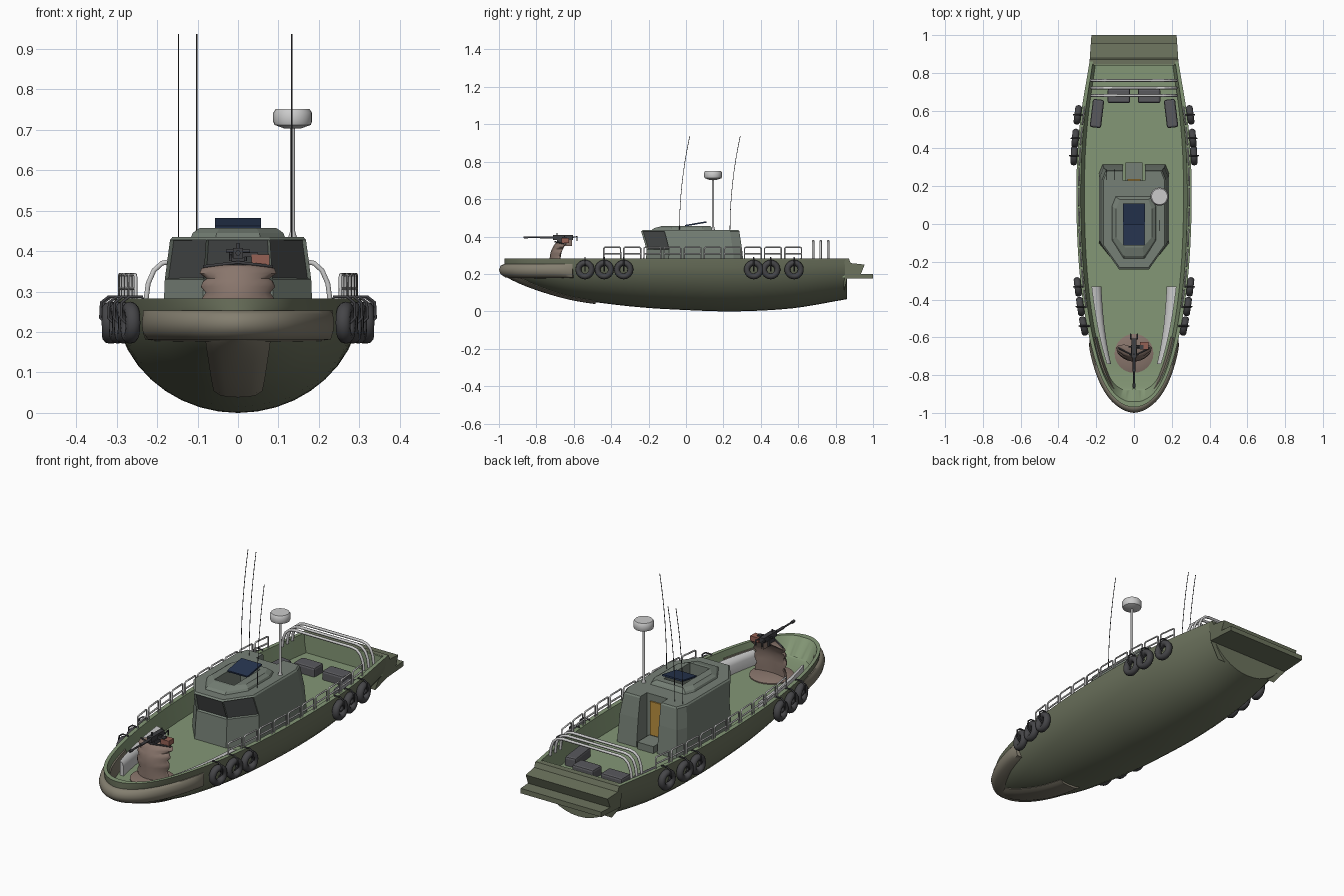
import bpy, bmesh, math
from mathutils import Vector, Matrix

if "Cube" in bpy.data.objects:
    bpy.data.objects.remove(bpy.data.objects["Cube"])

def mat(name, r, g, b):
    m = bpy.data.materials.new(name)
    m.diffuse_color = (r, g, b, 1)
    m.use_nodes = True
    m.node_tree.nodes["Principled BSDF"].inputs["Base Color"].default_value = m.diffuse_color
    return m

HULL, DECK = mat("hull_olive", .15, .17, .11), mat("deck_green", .23, .31, .18)
CABIN, FENDER = mat("cabin_green", .18, .215, .18), mat("fender_tan", .23, .21, .16)
DARK, RUBBER = mat("dark_glass", .07, .075, .075), mat("rubber", .06, .06, .065)
COVER, METAL = mat("cover_brown", .25, .18, .15), mat("gun_metal", .05, .05, .055)
ORANGE, BLUE, RED = mat("door_orange", .5, .28, .05), mat("hatch_blue", .02, .035, .08), mat("ammo_red", .3, .12, .09)
LIGHT, SEAT = mat("light_grey", .55, .55, .55), mat("seat_grey", .1, .1, .11)

def finish(bm, name, mats, smooth=None):
    bmesh.ops.remove_doubles(bm, verts=bm.verts, dist=1e-5)
    bmesh.ops.recalc_face_normals(bm, faces=bm.faces)
    me = bpy.data.meshes.new(name)
    bm.to_mesh(me)
    bm.free()
    for m in mats:
        me.materials.append(m)
    ob = bpy.data.objects.new(name, me)
    bpy.context.collection.objects.link(ob)
    if smooth:
        bpy.ops.object.select_all(action='DESELECT')
        ob.select_set(True)
        bpy.context.view_layer.objects.active = ob
        bpy.ops.object.shade_smooth_by_angle(angle=math.radians(smooth))
    return ob

def loft(rings, idx=lambda i, j: 0):
    """Skin closed rings; idx gives the material of each face."""
    bm = bmesh.new()
    vs = [[bm.verts.new(p) for p in r] for r in rings]
    n = len(rings[0])
    for i in range(len(vs) - 1):
        for j in range(n):
            k = (j + 1) % n
            bm.faces.new((vs[i][j], vs[i][k], vs[i + 1][k], vs[i + 1][j])).material_index = idx(i, j)
    bm.faces.new(vs[0])
    bm.faces.new(vs[-1])
    return bm

def box(name, lo, hi, m, rot=0, bevel=0, tilt=0):
    bm = bmesh.new()
    lo, hi = Vector(lo), Vector(hi)
    bmesh.ops.create_cube(bm, size=1, matrix=Matrix.Translation((lo + hi) / 2) @ Matrix.Rotation(rot, 4, 'Z')
                          @ Matrix.Rotation(tilt, 4, 'X') @ Matrix.Diagonal((*(hi - lo), 1)))
    if bevel:
        bmesh.ops.bevel(bm, geom=bm.edges[:], offset=bevel, segments=2, affect='EDGES', profile=.5)
    return finish(bm, name, [m])

def tubes(name, paths, r, m):
    cu = bpy.data.curves.new(name, 'CURVE')
    cu.dimensions, cu.bevel_depth, cu.bevel_resolution, cu.use_fill_caps = '3D', r, 1, True
    for p in paths:
        s = cu.splines.new('POLY')
        s.points.add(len(p) - 1)
        for q, c in zip(s.points, p):
            q.co = (*c, 1)
    cu.materials.append(m)
    ob = bpy.data.objects.new(name, cu)
    bpy.context.collection.objects.link(ob)
    bpy.ops.object.select_all(action='DESELECT')
    ob.select_set(True)
    bpy.context.view_layer.objects.active = ob
    bpy.ops.object.convert(target='MESH')

def lathe(name, prof, x, y, m, n=24):
    ring = lambda r, z: [(x + r * math.cos(2 * math.pi * i / n), y + r * math.sin(2 * math.pi * i / n), z) for i in range(n)]
    return finish(loft([ring(r, z) for r, z in prof]), name, [m], 35)

# Hull lines: u runs from bow (0) to stern (1), denser at the bow
Y = [-.97, -.95, -.9, -.8, -.6, -.4, -.2, 0, .2, .4, .6, .86]
WID = [0, .066, .122, .178, .237, .272, .293, .303, .305, .298, .278, .235]
KEEL = [.2, .19, .165, .125, .068, .038, .018, .007, 0, .004, .02, .065]
U = [math.sqrt((y + .97) / 1.83) for y in Y]
TOP, FLOOR = .283, .19
yu = lambda u: -.97 + 1.83 * u * u
uy = lambda y: math.sqrt(max(0, y + .97) / 1.83)

def interp(T, u):
    n = len(U) - 1
    i = max([k for k in range(n) if U[k] <= u] or [0])
    d = lambda k: (T[min(k + 1, n)] - T[max(k - 1, 0)]) / (U[min(k + 1, n)] - U[max(k - 1, 0)])
    h = U[i + 1] - U[i]
    t = (u - U[i]) / h
    return ((2*t**3 - 3*t*t + 1) * T[i] + (t**3 - 2*t*t + t) * h * d(i)
            + (3*t*t - 2*t**3) * T[i + 1] + (t**3 - t*t) * h * d(i + 1))

hw = lambda u: max(0, interp(WID, u))
keel = lambda u: interp(KEEL, u)

# Hull with bulwark and sunken deck
def section(u):
    w, k, y, b = hw(u), keel(u), yu(u), (1 - u) ** 3
    th = [math.pi * (i / 20 - .5) for i in range(21)]
    r = [(w * math.sin(t), y, k + (TOP - k) * (1 - math.cos(t))) for t in th]
    dz = FLOOR + .02 * max(0, 1 - u / .3)
    rim, dk = (w * .925, y + .03 * b, TOP), (w * min(.86, .78 + .25 * u), y + .1 * b, dz)
    return r + [rim, dk, (-dk[0], dk[1], dz), (-rim[0], rim[1], TOP)]
finish(loft([section(i / 48) for i in range(49)], lambda i, j: 1 if j >= 20 else 0), "hull", [HULL, DECK], 35)

# Stern transom with step and platform
prof = [(.845, .1), (.86, .175), (1, .175), (1, .2), (.935, .2), (.955, .25), (.88, .258), (.87, .283), (.845, .283)]
finish(loft([[(s * (.236 - .07 * max(0, y - .85) - (.06 if z < .15 else 0)), y, z) for y, z in prof] for s in (-1, 1)]), "stern_platform", [HULL])
box("stern_bulkhead", (-.215, .838, .18), (.215, .85, .282), DECK)

# Bow fender: rounded band wrapped around the bow
def plan(s):
    return Vector((math.copysign(hw(abs(s)), s), yu(abs(s))))
rings, A = [], .445
for i in range(41):
    s = A * (i / 20 - 1)
    p, t = plan(s), (plan(s + .01) - plan(s - .01)).normalized()
    n = Vector((t.y, -t.x))
    k = (1 - min(1, abs(s / A)) ** 10) ** .5
    e = .012 * (1 - abs(s / A)) ** 2 + .018
    rings.append([(p.x + n.x * o, p.y + n.y * o, z) for o, z in
                  [(-.03, .25), (.004 * k, .253), (e * .7 * k, .244), (e * k, .222), (e * .75 * k, .2), (.003 * k - .006, .182), (-.045, .176)]])
finish(loft(rings), "bow_fender", [FENDER], 50)

# Keel tongue of the fender
rings = []
for i in range(17):
    u = .09 + .43 * i / 16
    w, k = hw(u), keel(u)
    b = min(.8 * w, .09 - .03 * i / 16)
    pt = lambda f, o: (b * f, yu(u) - .008, k + (TOP - k) * (1 - math.sqrt(1 - (b * f / w) ** 2)) + o)
    fs = [j / 4 - 1 for j in range(9)]
    rings.append([pt(f, -.009 * (1 - f ** 6)) for f in fs] + [pt(f, .015) for f in fs[::-1]])
finish(loft(rings), "keel_fender", [FENDER], 50)

# Cabin with raked, recessed windows
def outline(z, w, yf, ys, yb):
    h = [(.085 * w / .18, yf), (w, ys), (w, yb - .05), (w - .02, yb)]
    return [(x, y, z) for x, y in h] + [(-x, y, z) for x, y in h[::-1]]
bm = loft([outline(.18, .187, -.222, -.1, .315), outline(.33, .181, -.21, -.09, .3),
           outline(.428, .168, -.24, -.115, .285), outline(.435, .162, -.23, -.11, .28)])
bmesh.ops.recalc_face_normals(bm, faces=bm.faces)
wins = [f for f in bm.faces if .36 < f.calc_center_median().z < .39 and f.calc_center_median().y < -.1]
for f in wins:
    f.material_index = 1
r = bmesh.ops.inset_individual(bm, faces=wins, thickness=.003, depth=-.01)
for f in r['faces']:
    f.material_index = 0
cabin = finish(bm, "cabin", [CABIN, DARK])

# Raised roof
roof = finish(loft([outline(z, w, yf, ys, yb) for z, w, yf, ys, yb in
                    [(.43, .118, -.19, -.09, .15), (.445, .112, -.17, -.08, .14), (.457, .095, -.125, -.07, .13)]]), "raised_roof", [CABIN])

# Door recess and hatch opening
def cut(target, lo, hi):
    c = box("cutter", lo, hi, CABIN)
    c.hide_render = True
    m = target.modifiers.new("cut", 'BOOLEAN')
    m.operation, m.object, m.solver = 'DIFFERENCE', c, 'EXACT'
    bpy.context.view_layer.objects.active = target
    bpy.ops.object.modifier_apply(modifier=m.name)
    bpy.data.objects.remove(c)
cut(cabin, (-.058, .23, .1), (.058, .4, .6))
for t in (cabin, roof):
    cut(t, (-.055, -.11, .36), (.055, .1, .6))
box("hatch_floor", (-.055, -.11, .362), (.055, .1, .366), BLUE)
box("hatch_lid", (-.057, -.005, .464), (.057, .11, .472), BLUE, tilt=.17)
box("door", (-.035, .222, .23), (.035, .237, .4), ORANGE)
box("door_step", (-.045, .23, .18), (.045, .325, .225), CABIN)

# Radar and whip antennas
lathe("radar_mast", [(.012, .43), (.006, .45), (.006, .71)], .135, .145, LIGHT, 12)
lathe("radar_dome", [(.02, .703), (.045, .712), (.048, .72), (.048, .742), (.042, .751)], .135, .145, LIGHT)
whips = [(-.147, .235), (-.102, .235), (.133, -.035)]
tubes("antennas", [[(x, y + .055 * (i / 8) ** 2, .43 + .507 * i / 8) for i in range(9)] for x, y in whips], .0017, METAL)

# Side rails
P = []
for s in (-1, 1):
    for i in range(10):
        y0 = -.44 + i * .1075
        f = lambda y, z: (s * (hw(uy(y)) - .013), y, z)
        a, b = y0, y0 + .09
        P += [[f(a, .275), f(a, .337), f(a + .006, .342), f(b - .006, .342), f(b, .337), f(b, .275)], [f(a, .308), f(b, .308)]]
tubes("side_rails", P, .0042, LIGHT)

# Stern hoops
half = [(.228, .275), (.222, .32), (.208, .352), (.188, .37), (.16, .376)]
tubes("stern_hoops", [[(-x, y, z) for x, z in half] + [(x, y, z) for x, z in half[::-1]] for y in (.68, .72, .76)], .007, LIGHT)

# Tyre fenders with hanging straps
straps = []
for s in (-1, 1):
    for y in (-.54, -.437, -.333, .362, .453, .578):
        bpy.ops.mesh.primitive_torus_add(major_segments=24, minor_segments=10, major_radius=.036, minor_radius=.016)
        ob = bpy.context.object
        ob.name = "tyre"
        a = math.atan2(hw(uy(y + .03)) - hw(uy(y - .03)), .06)
        w = hw(uy(y))
        ob.matrix_world = (Matrix.Translation((s * (w + .017), y, .223)) @ Matrix.Rotation(-s * a, 4, 'Z')
                           @ Matrix.Rotation(math.pi / 2, 4, 'Y') @ Matrix.Diagonal((1, 1, 1.15, 1)))
        ob.data.materials.append(RUBBER)
        bpy.ops.object.shade_smooth()
        straps.append([(s * (w + o), y, z) for o, z in ((-.018, .27), (-.012, .287), (.02, .287), (.038, .273), (.04, .235), (.02, .215))])
tubes("tyre_straps", straps, .004, METAL)

# Seats aft and curved benches forward
for s in (-1, 1):
    box("stern_seat", (s * .08 - .06, .64, .18), (s * .08 + .06, .715, .235), SEAT, bevel=.01)
    box("side_seat", (s * .196 - .03, .51, .18), (s * .196 + .03, .66, .235), SEAT, rot=s * .12, bevel=.01)
    rings = []
    for i in range(13):
        y = -.74 + .41 * i / 12
        o = hw(uy(y)) - .056
        w = .022 + .03 * i / 12
        rings.append([(s * o, y, .18), (s * o, y, .26), (s * (o - w * .6), y, .255), (s * (o - w), y, .235), (s * (o - w), y, .18)])
    finish(loft(rings), "bow_bench", [LIGHT], 50)

# Gun mount: round base with a folded cover
lathe("gun_base", [(.103, .18), (.103, .195), (.07, .205)], 0, -.685, COVER)
folds = [(.19, .085), (.22, .088), (.24, .077), (.265, .09), (.282, .09), (.297, .08), (.312, .092), (.326, .086),
         (.332, .078), (.345, .095), (.358, .09), (.366, .06)]
rings = []
for z, w in folds:
    c = -.705 + .035 * max(0, (z - .28) / .09) ** 2
    rings.append([(w * math.cos(t), c + .024 * math.sin(t) + .03 * math.cos(t) ** 2, z) for t in [k * math.pi / 10 for k in range(20)]])
finish(loft(rings), "gun_cover", [COVER], 50)

# Gun
box("gun_receiver", (-.012, -.71, .382), (.012, -.605, .408), METAL)
box("gun_cradle", (-.016, -.69, .355), (.016, -.64, .385), METAL)
box("ammo_box", (.033, -.665, .366), (.078, -.625, .391), RED)
box("ammo_feed", (.01, -.662, .385), (.05, -.64, .397), METAL)
box("gun_stock", (-.008, -.66, .35), (.008, -.61, .385), COVER)
tubes("gun_barrel", [[(0, -.7, .395), (0, -.868, .395)]], .0045, METAL)
tubes("barrel_jacket", [[(0, -.7, .395), (0, -.78, .395)], [(0, -.845, .395), (0, -.866, .395)]], .007, METAL)
tubes("gun_grips", [[(x, -.61, .395), (x, -.583, .4), (x, -.583, .375)] for x in (-.018, .018)]
      + [[(0, -.69, .4), (0, -.69, .42)], [(-.03, -.65, .4), (.03, -.65, .4)],
         [(-.085, -.655, .362), (0, -.7, .372), (.085, -.655, .362)]], .004, METAL)
